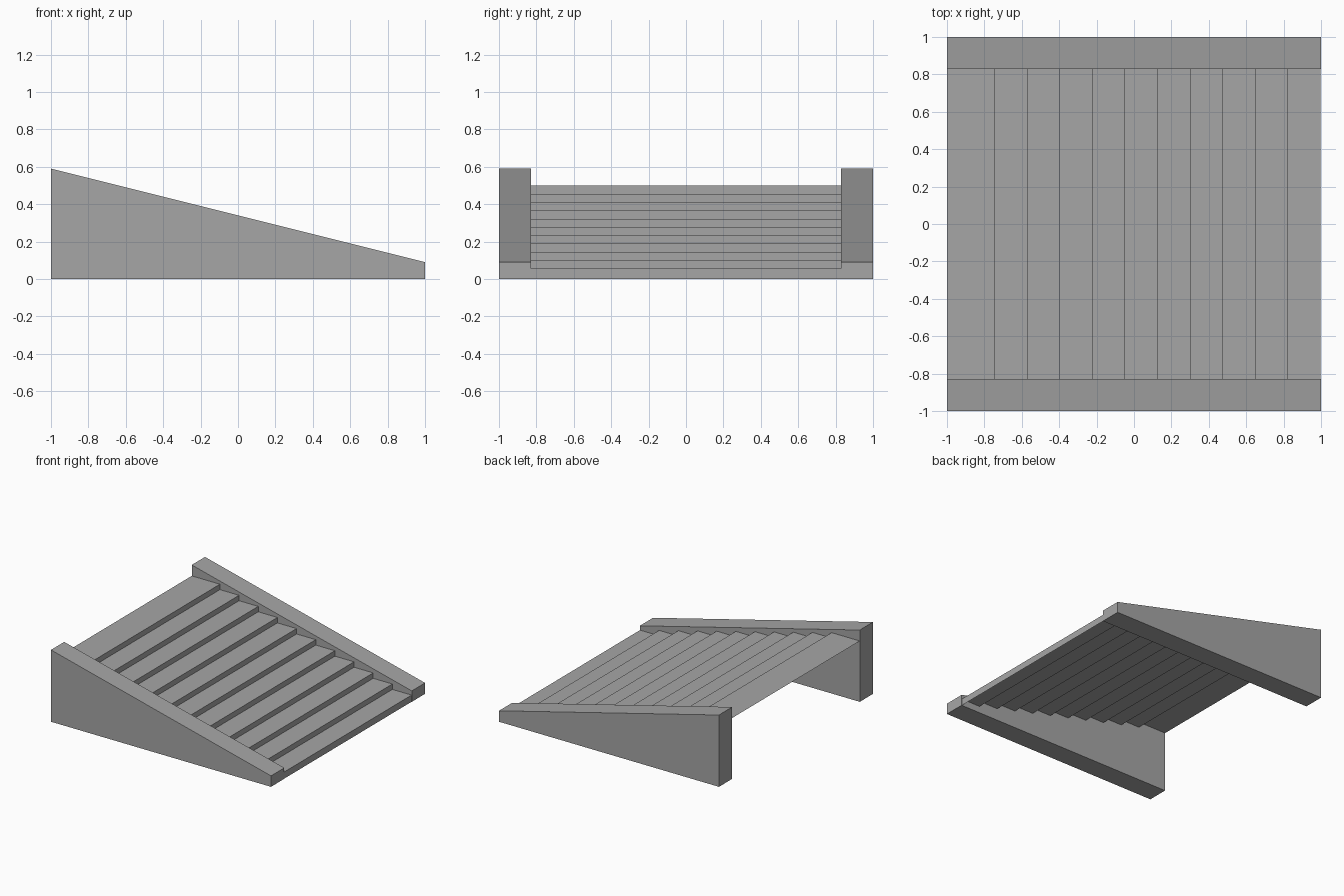
import bpy
import bmesh

cube = bpy.data.objects.get("Cube")
if cube:
    bpy.data.objects.remove(cube, do_unlink=True)

# Single grey material
GREY = (0.38, 0.38, 0.38, 1)
grey = bpy.data.materials.new("plain grey")
grey.use_nodes = True
grey.diffuse_color = GREY
grey.node_tree.nodes["Principled BSDF"].inputs["Base Color"].default_value = GREY


def make_object(name, bm):
    mesh = bpy.data.meshes.new(name)
    bm.to_mesh(mesh)
    bm.free()
    mesh.materials.append(grey)
    obj = bpy.data.objects.new(name, mesh)
    bpy.context.collection.objects.link(obj)
    return obj


def rail(name, y_start, y_end):
    """Solid wedge: a side profile extruded along y."""
    bm = bmesh.new()
    profile = [(-1, 0), (1, 0), (1, 0.09), (-1, 0.59)]
    face = bm.faces.new([bm.verts.new((x, y_start, z)) for x, z in profile])
    grown = bmesh.ops.extrude_face_region(bm, geom=[face])["geom"]
    verts = [v for v in grown if isinstance(v, bmesh.types.BMVert)]
    bmesh.ops.translate(bm, vec=(0, y_end - y_start, 0), verts=verts)
    bmesh.ops.recalc_face_normals(bm, faces=bm.faces[:])
    return make_object(name, bm)


def stairs(name, half_width, steps):
    """Open folded sheet of flat treads and upright risers."""
    first_edge, going = -0.744, 0.1742
    top, rise = 0.5, 0.0445
    profile = [(-1, top)]
    for i in range(steps):
        x = min(first_edge + i * going, 1)
        z = top - i * rise
        lower = z - rise if i < steps - 1 else 0
        profile += [(x, z), (x, lower)]
    bm = bmesh.new()
    rows = [[bm.verts.new((x, y, z)) for y in (-half_width, half_width)]
            for x, z in profile]
    for a, b in zip(rows, rows[1:]):
        bm.faces.new((a[0], b[0], b[1], a[1]))
    return make_object(name, bm)


INNER = 0.828
rail("front_rail", -1, -INNER)
rail("back_rail", INNER, 1)
stairs("stair_treads", INNER, 11)
